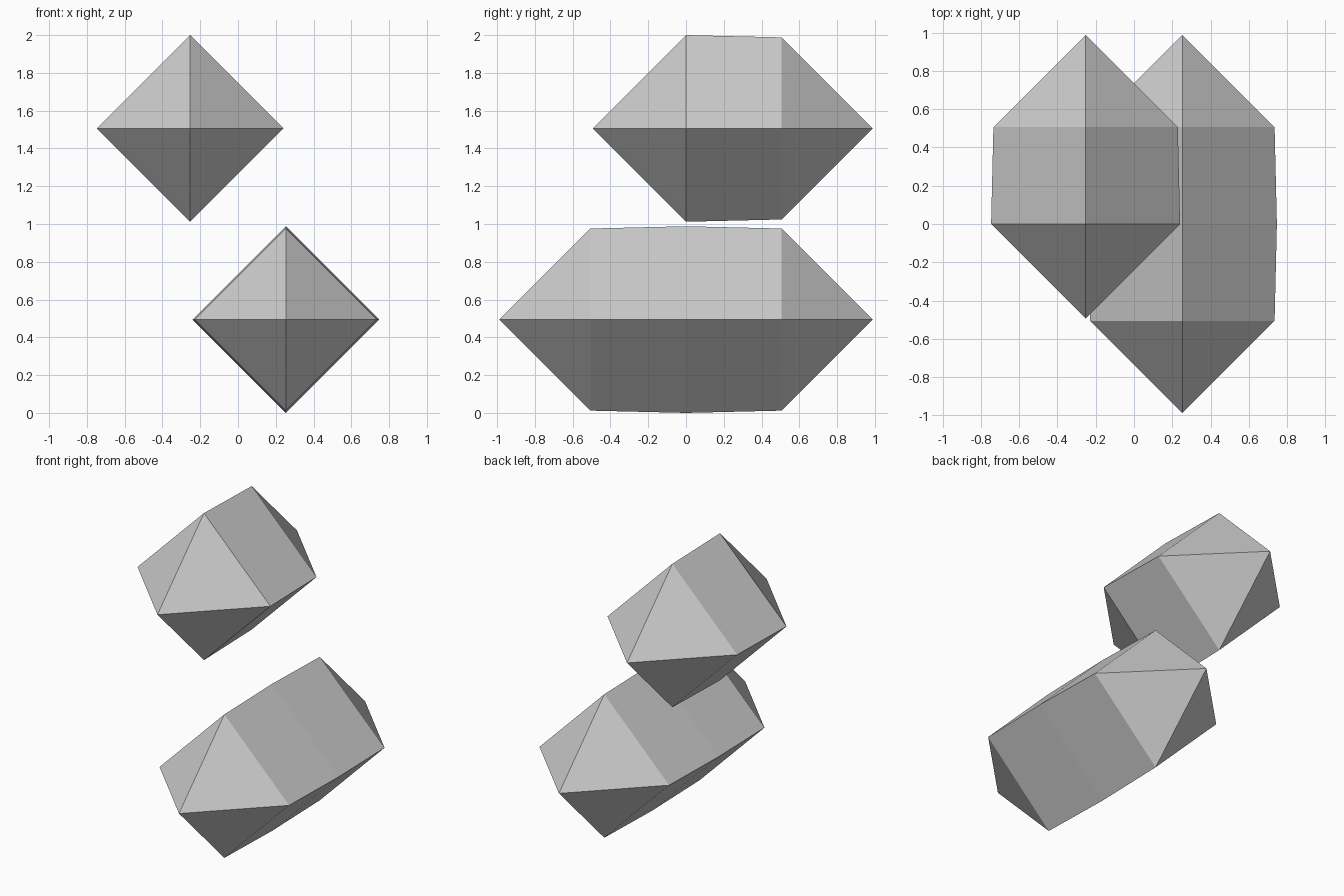
import bpy
import bmesh

old = bpy.data.objects.get("Cube")
if old:
    bpy.data.objects.remove(old, do_unlink=True)

# One plain grey for everything
grey = bpy.data.materials.new("plain_grey")
grey.use_nodes = True
colour = (0.6, 0.6, 0.6, 1)
grey.diffuse_color = colour
grey.node_tree.nodes["Principled BSDF"].inputs["Base Color"].default_value = colour

BIG, SMALL, STEP = 0.494, 0.482, 0.506


def crystal(name, x, z, rings):
    """Diamond-section bar along y, pointed at both ends; rings are (y, radius)."""
    bm = bmesh.new()
    loops = [[bm.verts.new((x + r * dx, y, z + r * dz))
              for dx, dz in ((1, 0), (0, 1), (-1, 0), (0, -1))]
             for y, r in rings]
    # Flat sides between neighbouring rings
    for a, b in zip(loops, loops[1:]):
        for i in range(4):
            j = (i + 1) % 4
            bm.faces.new((a[i], a[j], b[j], b[i]))
    # Pyramid ends
    for loop, (y, r), side in ((loops[0], rings[0], -1), (loops[-1], rings[-1], 1)):
        tip = bm.verts.new((x, y + side * r, z))
        for i in range(4):
            bm.faces.new((loop[i], loop[(i + 1) % 4], tip))
    bmesh.ops.recalc_face_normals(bm, faces=bm.faces)
    mesh = bpy.data.meshes.new(name)
    bm.to_mesh(mesh)
    bm.free()
    mesh.materials.append(grey)
    obj = bpy.data.objects.new(name, mesh)
    bpy.context.collection.objects.link(obj)


# Long bar below, short bar above and to the right
crystal("lower_crystal", STEP / 2, BIG, [(-STEP, SMALL), (0, BIG), (STEP, SMALL)])
crystal("upper_crystal", -STEP / 2, 2 - BIG, [(0, BIG), (STEP, SMALL)])
